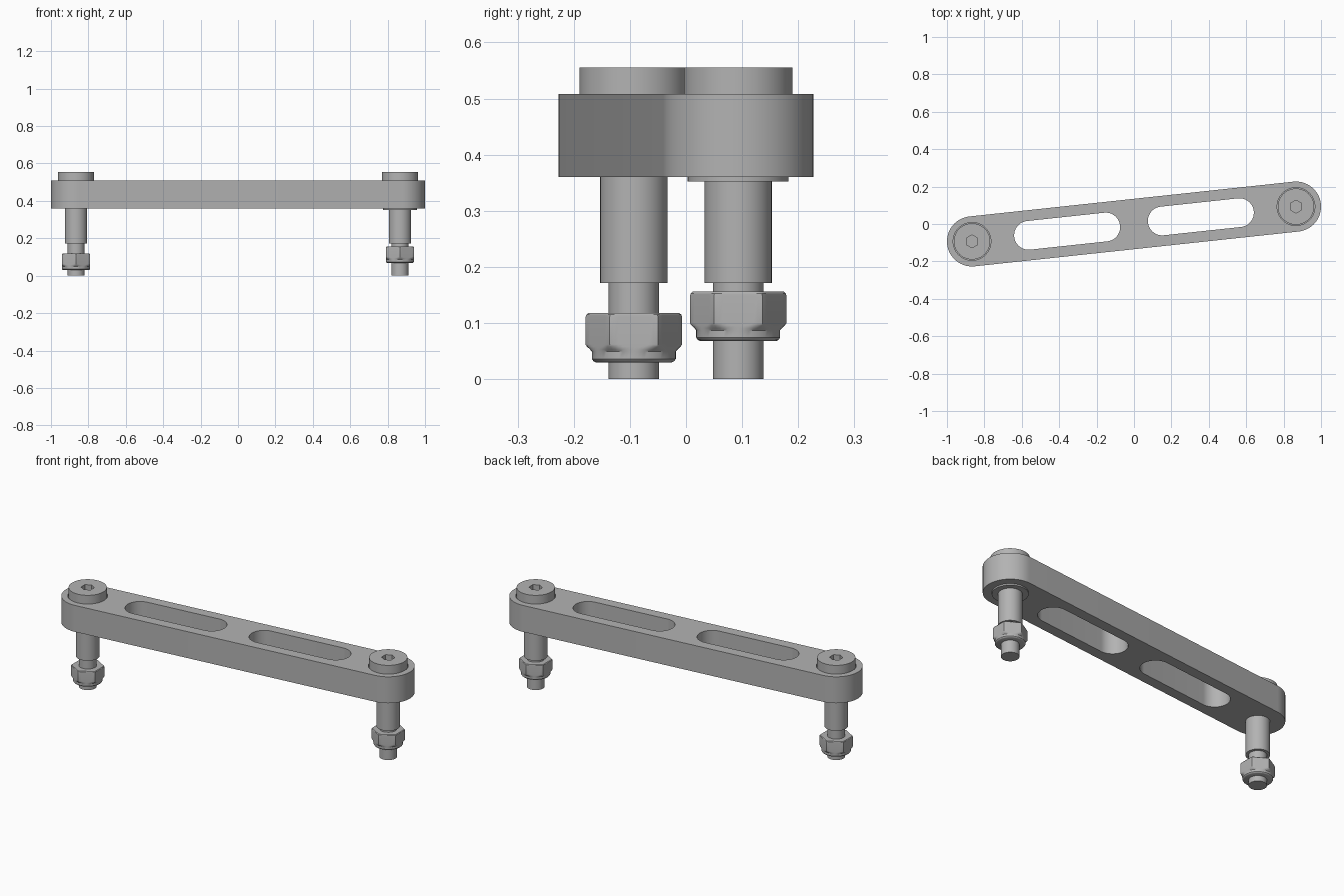
import bpy, bmesh, math

if "Cube" in bpy.data.objects:
    bpy.data.objects.remove(bpy.data.objects["Cube"])

CX, CY = 0.866, 0.093                 # bolt centre (mirrored through the origin)
ANGLE = math.atan2(CY, CX)
REACH = math.hypot(CX, CY)
ARM_R, BORE_R, SLOT_R = 0.134, 0.101, 0.077
ARM_Z0, ARM_Z1 = 0.36, 0.508

steel = bpy.data.materials.new("steel grey")
steel.diffuse_color = (0.45, 0.45, 0.45, 1)
steel.use_nodes = True
steel.node_tree.nodes["Principled BSDF"].inputs["Base Color"].default_value = steel.diffuse_color


def finish(obj):
    obj.data.materials.clear()
    obj.data.materials.append(steel)
    bpy.ops.object.select_all(action='DESELECT')
    obj.select_set(True)
    bpy.context.view_layer.objects.active = obj
    bpy.ops.object.shade_smooth_by_angle(angle=math.radians(30))


def loft(name, rings, loc, n=72):
    """Stack rings of (z, radius limit, hex apothem or None), capped at both ends."""
    bm = bmesh.new()
    loops = []
    for z, limit, apothem in rings:
        loop = []
        for i in range(n):
            a = 2 * math.pi * i / n
            r = limit
            if apothem:
                off = (math.degrees(a) + 30) % 60 - 30
                r = min(limit, apothem / math.cos(math.radians(off)))
            loop.append(bm.verts.new((r * math.cos(a), r * math.sin(a), z)))
        loops.append(loop)
    for lo, hi in zip(loops, loops[1:]):
        for i in range(n):
            j = (i + 1) % n
            bm.faces.new((lo[i], lo[j], hi[j], hi[i]))
    bm.faces.new(loops[0][::-1])
    bm.faces.new(loops[-1])
    bmesh.ops.recalc_face_normals(bm, faces=bm.faces)
    mesh = bpy.data.meshes.new(name)
    bm.to_mesh(mesh)
    bm.free()
    obj = bpy.data.objects.new(name, mesh)
    obj.location = loc
    bpy.context.collection.objects.link(obj)
    finish(obj)


def stadium(curve, x0, x1, r, n=32):
    """Closed outline with round ends centred at x0 and x1."""
    pts = []
    for cx, start in ((x1, -90), (x0, 90)):
        for i in range(n + 1):
            a = math.radians(start + 180 * i / n)
            pts.append((cx + r * math.cos(a), r * math.sin(a)))
    if x0 == x1:                      # plain circle: drop doubled points
        pts = pts[:n] + pts[n + 1:-1]
    sp = curve.splines.new('POLY')
    sp.points.add(len(pts) - 1)
    for p, (x, y) in zip(sp.points, pts):
        p.co = (x, y, 0, 1)
    sp.use_cyclic_u = True


# Link arm: filled outline with two slots and two bores
curve = bpy.data.curves.new("link_arm", 'CURVE')
curve.dimensions = '2D'
curve.fill_mode = 'BOTH'
curve.extrude = (ARM_Z1 - ARM_Z0) / 2
stadium(curve, -REACH, REACH, ARM_R)
for s in (-1, 1):
    a, b = sorted((s * 0.152, s * 0.567))
    stadium(curve, a, b, SLOT_R)
    stadium(curve, s * REACH, s * REACH, BORE_R)
arm = bpy.data.objects.new("link_arm", curve)
arm.location.z = (ARM_Z0 + ARM_Z1) / 2
arm.rotation_euler.z = ANGLE
bpy.context.collection.objects.link(arm)
bpy.ops.object.select_all(action='DESELECT')
arm.select_set(True)
bpy.context.view_layer.objects.active = arm
bpy.ops.object.convert(target='MESH')
arm = bpy.context.view_layer.objects.active
bm = bmesh.new()
bm.from_mesh(arm.data)
bmesh.ops.remove_doubles(bm, verts=bm.verts, dist=1e-5)
bmesh.ops.recalc_face_normals(bm, faces=bm.faces)
bm.to_mesh(arm.data)
bm.free()
finish(arm)

# Bolt, bushing and lock nut at each end
for side, s, nut_z in (("left", -1, 0.03), ("right", 1, 0.068)):
    loc = (s * CX, s * CY, 0)
    # Shoulder bolt: thread, shoulder, head, hex socket
    loft(side + "_bolt", [
        (0, 0.045, None), (0.171, 0.045, None), (0.171, 0.06, None),
        (0.48, 0.06, None), (0.48, 0.097, None), (0.555, 0.097, None),
        (0.555, 0.04, 0.03), (0.525, 0.04, 0.03)], loc)
    # Bushing filling the bore
    loft(side + "_bushing", [(ARM_Z0, BORE_R, None), (0.485, BORE_R, None)], loc)
    # Lock nut: round collar below a chamfered hexagon
    loft(side + "_lock_nut", [
        (0, 0.068, None), (0.002, 0.072, None), (0.006, 0.0748, None),
        (0.019, 0.0748, None), (0.023, 0.078, 0.075), (0.028, 0.0835, 0.075),
        (0.032, 0.0862, 0.075), (0.08, 0.0862, 0.075), (0.085, 0.0845, 0.0745),
        (0.088, 0.081, 0.072)], (loc[0], loc[1], nut_z))

# Thin collar ring showing under the right end
loft("right_collar", [(0.352, 0.09, None), (0.37, 0.09, None)], (CX, CY, 0))
